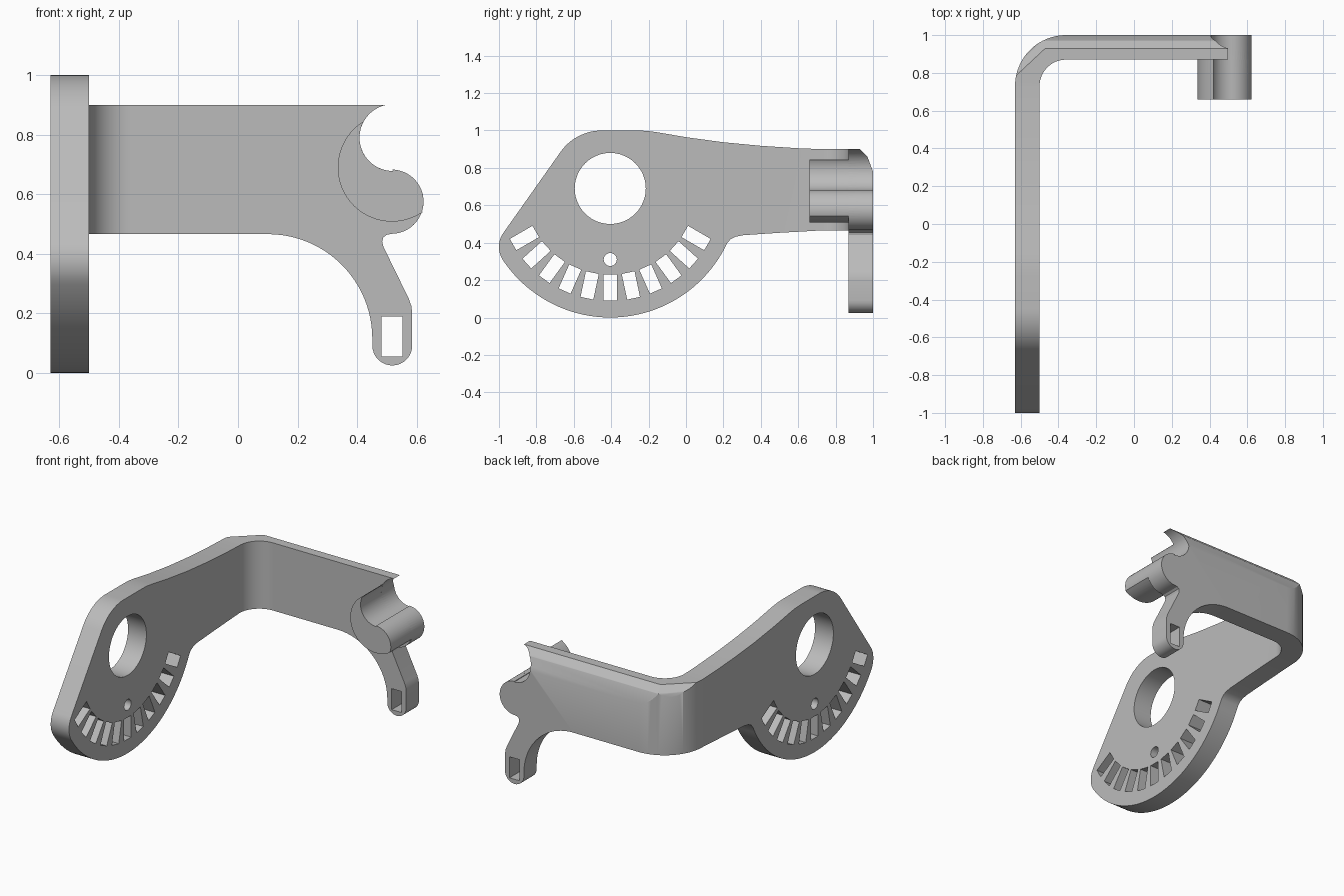
import bpy, bmesh
from math import sin, cos, radians
from mathutils import Matrix

cube = bpy.data.objects.get("Cube")
if cube:
    bpy.data.objects.remove(cube, do_unlink=True)

grey = bpy.data.materials.new("plain grey")
grey.use_nodes = True
colour = (0.5, 0.5, 0.5, 1)
grey.diffuse_color = colour
grey.node_tree.nodes["Principled BSDF"].inputs["Base Color"].default_value = colour


def arc(cu, cv, r, a0, a1, n=16):
    """Points on a circle arc, angles in degrees."""
    steps = [radians(a0 + (a1 - a0) * i / n) for i in range(n + 1)]
    return [(cu + r * cos(a), cv + r * sin(a)) for a in steps]


def circle(cu, cv, r, n=48):
    return arc(cu, cv, r, 0, 360, n)[:-1]


def plate(name, axis, lo, hi, outline, holes=()):
    """Fill an outline with holes and extrude it along an axis."""
    place = {"x": lambda u, v: (lo, u, v),
             "y": lambda u, v: (u, lo, v),
             "z": lambda u, v: (u, v, lo)}[axis]
    bm = bmesh.new()
    edges = []
    for loop in (outline, *holes):
        vs = [bm.verts.new(place(u, v)) for u, v in loop]
        edges += [bm.edges.new((vs[i - 1], vs[i])) for i in range(len(vs))]
    bmesh.ops.triangle_fill(bm, use_beauty=True, edges=edges)
    ext = bmesh.ops.extrude_face_region(bm, geom=bm.faces[:])
    move = [(hi - lo) * (axis == a) for a in "xyz"]
    bmesh.ops.translate(bm, vec=move,
                        verts=[g for g in ext["geom"] if isinstance(g, bmesh.types.BMVert)])
    bmesh.ops.recalc_face_normals(bm, faces=bm.faces[:])
    mesh = bpy.data.meshes.new(name)
    bm.to_mesh(mesh)
    bm.free()
    mesh.materials.append(grey)
    ob = bpy.data.objects.new(name, mesh)
    bpy.context.collection.objects.link(ob)
    return ob


def combine(target, tool, operation):
    """Apply a boolean and discard the tool object."""
    tool.hide_render = True
    mod = target.modifiers.new("combine", "BOOLEAN")
    mod.operation, mod.solver, mod.object = operation, "EXACT", tool
    bpy.context.view_layer.objects.active = target
    bpy.ops.object.modifier_apply(modifier=mod.name)
    bpy.data.objects.remove(tool, do_unlink=True)


# Side plate: big round hole, pin hole and a fan of radial slots
PY, PZ = -0.405, 0.69
BEND_X, BEND_Y = -0.36, 0.73
LOW, HIGH = 0.466, 0.9
side_outline = (
    arc(-0.45, 0.73, 0.27, 90, 144.5)
    + arc(-0.87, 0.378, 0.13, 144.5, 213.9, 10)
    + arc(PY, PZ, 0.69, 215, 331, 48)
    + [(0.222, 0.4), (0.238, 0.418), (0.265, 0.432), (0.305, 0.44), (0.5, 0.453), (BEND_Y, LOW)]
    + [(BEND_Y, HIGH), (0.6, 0.905), (0.4, 0.918), (0.2, 0.937), (0, 0.964),
       (-0.15, 0.99), (-0.21, 0.998), (-0.27, 1.0)])


def slot(angle):
    c, s = cos(radians(angle)), sin(radians(angle))
    corners = [(0.46, -0.035), (0.6, -0.035), (0.6, 0.035), (0.46, 0.035)]
    return [(PY + r * s + t * c, PZ - r * c + t * s) for r, t in corners]


side_holes = [circle(PY, PZ, 0.19), circle(PY, 0.31, 0.035, 24)]
side_holes += [slot(a) for a in range(-60, 61, 12)]
bracket = plate("bent_bracket", "x", -0.63, -0.5, side_outline, side_holes)

# Rounded bend joining the two plates
bend = plate("bend", "z", LOW, HIGH,
             arc(BEND_X, BEND_Y, 0.27, 180, 90, 20) + arc(BEND_X, BEND_Y, 0.14, 90, 180, 20))

# Back plate: scooped end, round knob and slotted leg
scoop = (0.52, 0.79, 0.112)
knob = (0.515, 0.575, 0.108)
back_outline = (
    [(BEND_X, HIGH)]
    + arc(*scoop, 101, 270, 24)
    + arc(*knob, 88, -90, 24)
    + [(0.5, 0.464), (0.488, 0.455), (0.484, 0.44), (0.489, 0.422),
       (0.573, 0.25), (0.582, 0.225), (0.585, 0.2)]
    + arc(0.518, 0.092, 0.067, 0, -180)
    + arc(0.1, 0.115, 0.351, 0, 90, 24)
    + [(BEND_X, LOW)])
leg_slot = [(0.482, 0.055), (0.553, 0.055), (0.553, 0.19), (0.482, 0.19)]
back = plate("back_plate", "y", 0.87, 1.0, back_outline, [leg_slot])

# Boss standing forward from the scooped end
boss = plate("boss", "y", 0.66, 0.87,
             arc(*scoop, 152, 270, 20) + arc(*knob, 88, -18, 16)
             + arc(0.517, 0.69, 0.182, -55, -238, 32))

for part in (bend, back, boss):
    combine(bracket, part, "UNION")

# Faceted chamfer along the rear top edge and across the corner
wedge = [(0, HIGH), (0.04, 0.86), (0.07, 0.78), (0.3, 0.78), (0.3, 1.1), (0, 1.1)]
straight_cut = plate("rear_chamfer", "x", -0.62, 0.8, [(0.93 + d, z) for d, z in wedge])
corner_cut = plate("corner_chamfer", "x", -0.4, 0.4, wedge)
corner_cut.data.transform(Matrix.Translation((-0.55, 0.855, 0)) @ Matrix.Rotation(radians(43), 4, "Z"))
for cutter in (straight_cut, corner_cut):
    combine(bracket, cutter, "DIFFERENCE")

# Smooth curved walls, crisp rims
bpy.ops.object.select_all(action="DESELECT")
bracket.select_set(True)
bpy.context.view_layer.objects.active = bracket
bpy.ops.object.shade_smooth_by_angle(angle=radians(25))
